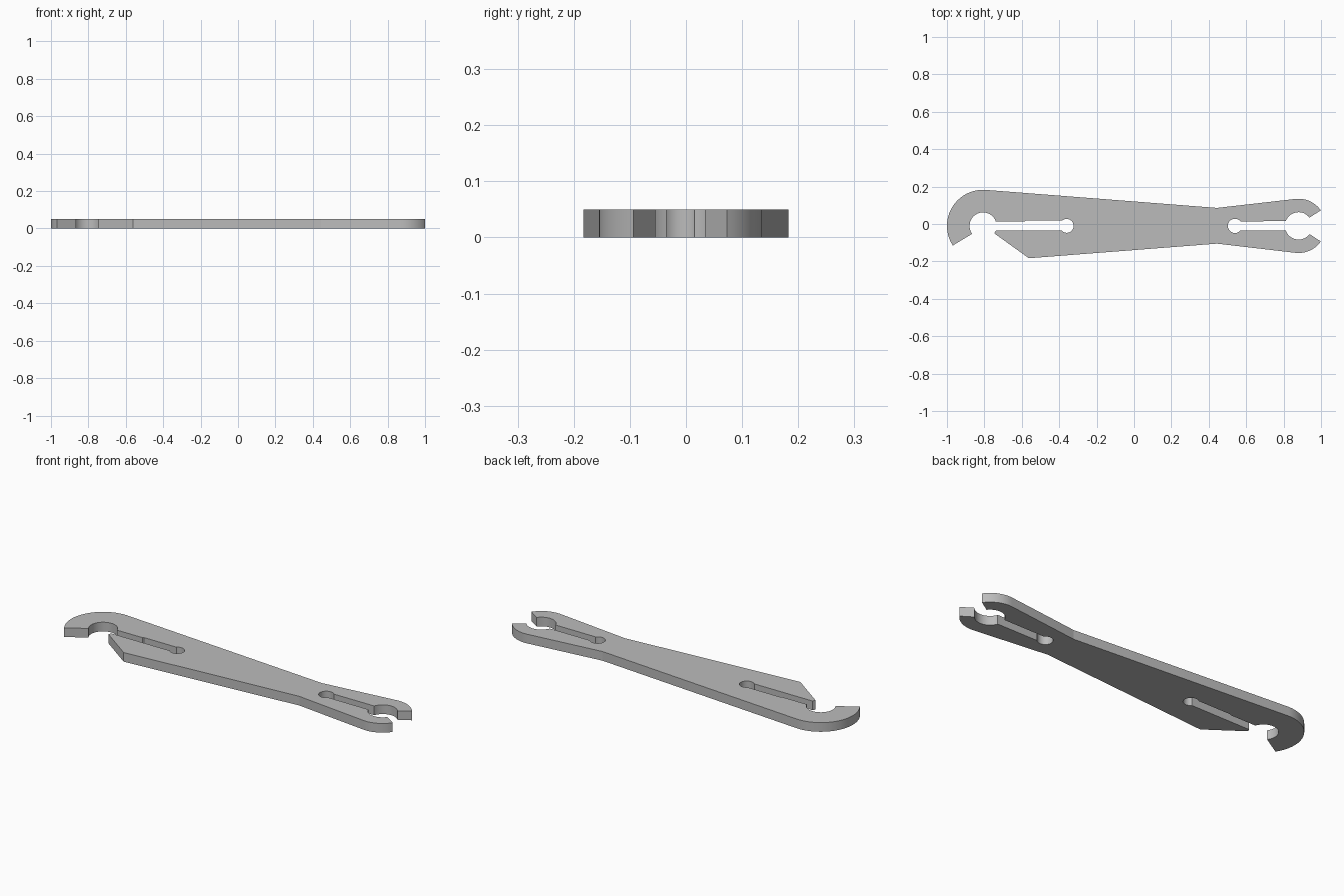
import bpy, bmesh
from math import radians, cos, sin, ceil

cube = bpy.data.objects.get("Cube")
if cube:
    bpy.data.objects.remove(cube, do_unlink=True)

THICKNESS = 0.05
MID = -0.01            # y of the line through both slots


def arc(cx, r, start, end):
    """Points on a circle centred on the slot line, from start to end degrees."""
    n = ceil(abs(end - start) / 6)
    angles = [radians(start + (end - start) * i / n) for i in range(n + 1)]
    return [(cx + r * cos(a), MID + r * sin(a)) for a in angles]


# Hooked end: outer curve, mouth, socket and keyhole slot
HOOK = -0.807
outline = arc(HOOK, 0.193, 88, 213)
outline += arc(HOOK, 0.072, 216, 18)
outline += [(-0.585, 0.013), (-0.58, 0.018)]
outline += arc(-0.36, 0.037, 131, -139)
outline += [(-0.738, -0.035), (-0.747, -0.05)]

# Lower jaw and lower edge of the handle
outline += [(-0.562, -0.183), (0.444, -0.105)]

# Forked end: lower prong, socket, keyhole slot and upper prong
FORK = 0.88
outline += arc(FORK, 0.145, -96, -35)
outline += arc(FORK, 0.073, -37, -160)
outline += arc(0.54, 0.038, -40, -320)
outline += arc(FORK, 0.073, 160, 37)
outline += arc(FORK, 0.145, 35, 96)

# Waist on the upper edge
outline += [(0.444, 0.086)]

# Flat plate extruded from the outline
bm = bmesh.new()
face = bm.faces.new([bm.verts.new((x, y, 0)) for x, y in outline])
result = bmesh.ops.extrude_face_region(bm, geom=[face], use_keep_orig=True)
top = [v for v in result["geom"] if isinstance(v, bmesh.types.BMVert)]
bmesh.ops.translate(bm, verts=top, vec=(0, 0, THICKNESS))
bmesh.ops.recalc_face_normals(bm, faces=bm.faces)
mesh = bpy.data.meshes.new("wrench_plate")
bm.to_mesh(mesh)
bm.free()
plate = bpy.data.objects.new("wrench_plate", mesh)
bpy.context.collection.objects.link(plate)

# Plain grey metal
grey = bpy.data.materials.new("plain_grey")
grey.use_nodes = True
colour = (0.5, 0.5, 0.5, 1)
grey.diffuse_color = colour
grey.node_tree.nodes["Principled BSDF"].inputs["Base Color"].default_value = colour
mesh.materials.append(grey)

# Smooth round walls, crisp corners
bpy.ops.object.select_all(action="DESELECT")
plate.select_set(True)
bpy.context.view_layer.objects.active = plate
bpy.ops.object.shade_smooth_by_angle(angle=radians(8))
